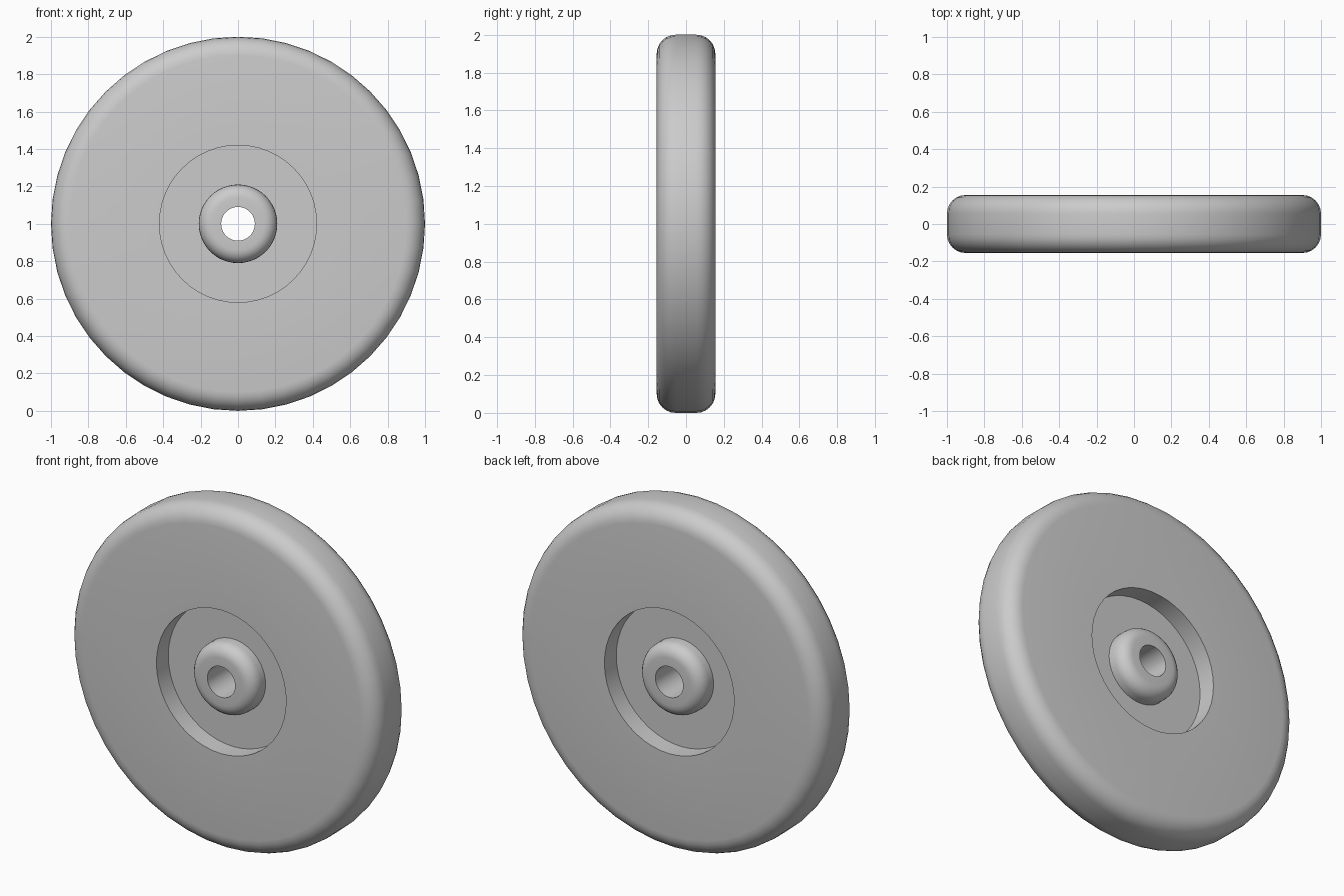
import bpy
import bmesh
from math import cos, sin, pi, radians
from mathutils import Matrix, Vector

cube = bpy.data.objects.get("Cube")
if cube:
    bpy.data.objects.remove(cube, do_unlink=True)

SEGMENTS = 48
HALF_WIDTH = 0.155
FLOOR = 0.045          # half thickness of the recessed web
RIM_R, RECESS_R, HUB_R, BORE_R = 1.0, 0.42, 0.21, 0.09


def fillet(radius, size, steps=6):
    """Rounded outer corner as (radius, y) points, from the front face outwards."""
    return [(radius - size + size * sin(a), -HALF_WIDTH + size - size * cos(a))
            for a in (i * pi / 2 / steps for i in range(steps + 1))]


# Front half of the cross-section: bore, rounded hub, recess, rounded rim
front = [(BORE_R, -HALF_WIDTH)]
front += fillet(HUB_R, 0.07)
front += [(HUB_R, -FLOOR), (RECESS_R, -FLOOR), (RECESS_R, -HALF_WIDTH)]
front += fillet(RIM_R, 0.10)
profile = front + [(r, -y) for r, y in reversed(front)]

# Turn the closed cross-section around the axle
bm = bmesh.new()
rings = []
for i in range(SEGMENTS):
    turn = Matrix.Rotation(2 * pi * i / SEGMENTS, 3, 'Y')
    rings.append([bm.verts.new(turn @ Vector((0, y, r)) + Vector((0, 0, RIM_R)))
                  for r, y in profile])
for i, ring in enumerate(rings):
    following = rings[(i + 1) % SEGMENTS]
    for j in range(len(profile)):
        k = (j + 1) % len(profile)
        bm.faces.new((ring[j], ring[k], following[k], following[j]))
bmesh.ops.recalc_face_normals(bm, faces=bm.faces)

mesh = bpy.data.meshes.new("wheel")
bm.to_mesh(mesh)
bm.free()
wheel = bpy.data.objects.new("wheel", mesh)
bpy.context.collection.objects.link(wheel)

# Plain grey
grey = bpy.data.materials.new("grey")
grey.use_nodes = True
colour = (0.6, 0.6, 0.6, 1)
grey.diffuse_color = colour
grey.node_tree.nodes["Principled BSDF"].inputs["Base Color"].default_value = colour
mesh.materials.append(grey)

# Smooth rounding with crisp recess edges
bpy.ops.object.select_all(action='DESELECT')
wheel.select_set(True)
bpy.context.view_layer.objects.active = wheel
bpy.ops.object.shade_smooth_by_angle(angle=radians(30))
